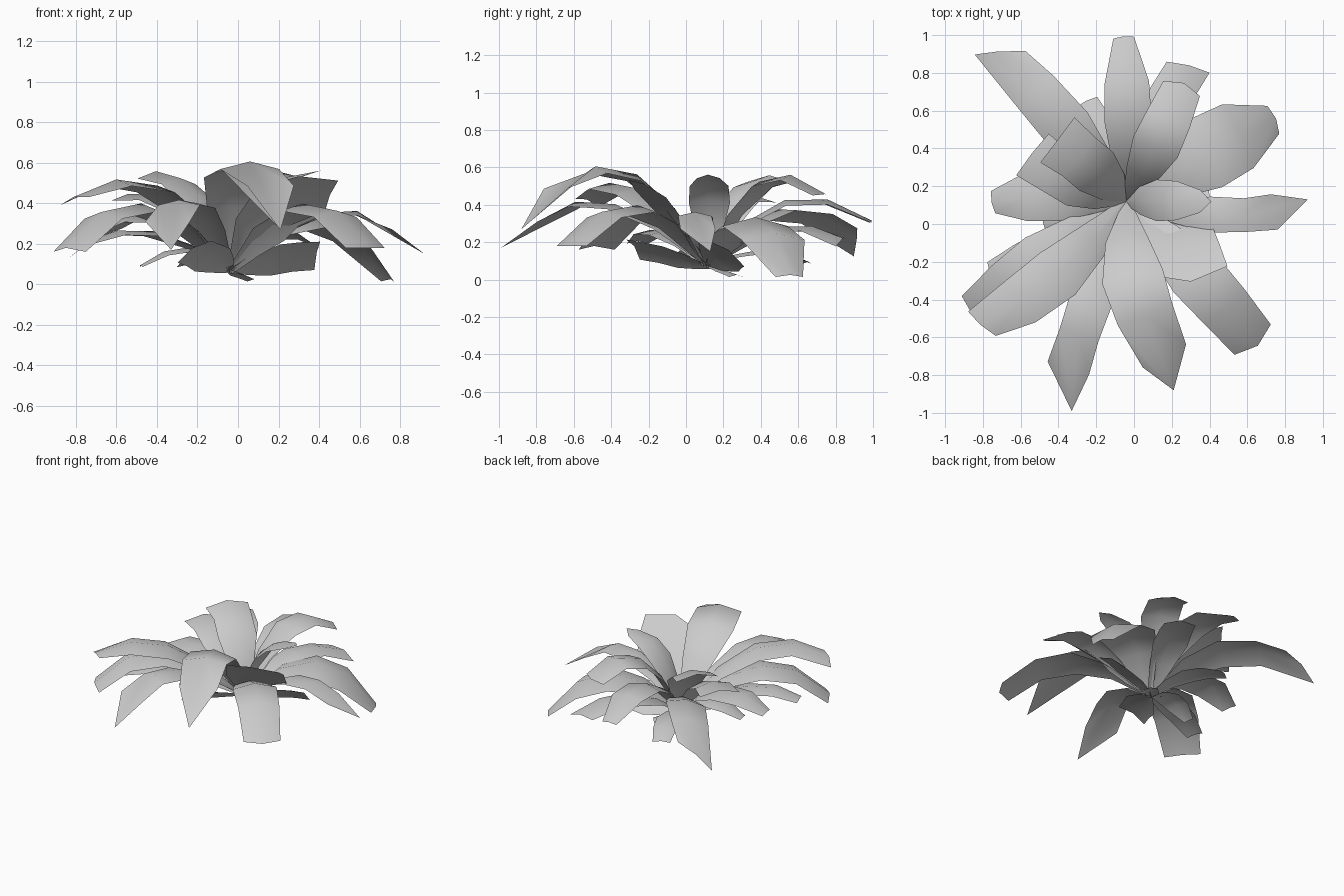
import bpy
from mathutils import Vector

if "Cube" in bpy.data.objects:
    bpy.data.objects.remove(bpy.data.objects["Cube"])

leaf_mat = bpy.data.materials.new("pale grey leaf")
leaf_mat.diffuse_color = (0.6, 0.6, 0.6, 1)
leaf_mat.use_nodes = True
leaf_mat.node_tree.nodes["Principled BSDF"].inputs["Base Color"].default_value = leaf_mat.diffuse_color
ROOT = Vector((-0.04, 0.12, 0.07))


def leaf(name, mid, tip, w, tw, point=0.0, bank=0.0, skew=0.0, apex=None, arch=0.12):
    """Arched leaf through ROOT, mid and tip. w / tw: full widths at the middle / tip.
    point: how far the tip centre sticks out; bank: rise of left side per unit width;
    skew: how much further the left tip corner reaches; apex: explicit pointed end."""
    m, b = Vector(mid), Vector(tip)
    c = 2 * m - (ROOT + b) / 2
    prof = [0.04, 0.68 * w, w, 0.47 * w + 0.47 * max(w, tw), tw]
    verts, faces = [], []
    for i, wd in enumerate(prof):
        t = i / 4
        p = ROOT * (1 - t) ** 2 + c * 2 * t * (1 - t) + b * t * t
        d = ((c - ROOT) * (1 - t) + (b - c) * t).normalized()
        flat = Vector((d.x, d.y, 0))
        if i < 2:
            flat = Vector((m.x + b.x - 2 * ROOT.x, m.y + b.y - 2 * ROOT.y, 0))
        flat.normalize()
        side = Vector((-flat.y, flat.x, bank)) * wd / 2
        up = d.cross(side).normalized() * wd * arch
        if up.z < 0:
            up = -up
        last = i == 4
        slant = d * skew / 2 if last else Vector()
        ext = d * point if last else Vector()
        centre = Vector(apex) if last and apex else p + up / 2 + ext
        verts += [p + side - up / 2 + slant, centre, p - side - up / 2 - slant]
    for i in range(4):
        for j in range(2):
            a = i * 3 + j
            faces.append((a + 1, a + 4, a + 3, a))
    for v in verts:
        v.z = max(v.z, 0.0)
    me = bpy.data.meshes.new(name)
    me.from_pydata(verts, [], faces)
    for f in me.polygons:
        f.use_smooth = True
    me.materials.append(leaf_mat)
    bpy.context.collection.objects.link(bpy.data.objects.new(name, me))


# back leaves
leaf("back_left_long_leaf", (-0.35, 0.50, 0.36), (-0.715, 0.91, 0.21), 0.27, 0.21, bank=-0.2, skew=0.2)
leaf("back_long_leaf", (-0.03, 0.53, 0.41), (-0.055, 0.99, 0.31), 0.25, 0.11)
leaf("back_right_low_leaf", (0.10, 0.50, 0.27), (0.29, 0.835, 0.21), 0.24, 0.22, skew=-0.09)
leaf("back_right_high_leaf", (0.11, 0.40, 0.51), (0.255, 0.725, 0.46), 0.26, 0.21, 0.02)
leaf("back_low_leaf", (-0.14, 0.40, 0.15), (-0.25, 0.65, 0.09), 0.17, 0.12)

# right leaves
leaf("right_wide_leaf", (0.37, 0.37, 0.31), (0.745, 0.555, 0.02), 0.40, 0.16)
leaf("right_long_leaf", (0.40, 0.05, 0.34), (0.75, 0.065, 0.28), 0.19, 0.19, apex=(0.92, 0.13, 0.15))
leaf("right_high_leaf", (0.11, 0.125, 0.42), (0.35, 0.12, 0.55), 0.22, 0.12, 0.06)
leaf("right_low_leaf", (0.18, 0.18, 0.13), (0.39, 0.22, 0.15), 0.22, 0.20, bank=-0.7)

# front leaves
leaf("front_right_high_leaf", (0.16, -0.12, 0.36), (0.455, -0.115, 0.43), 0.31, 0.215, bank=-0.85)
leaf("front_right_long_leaf", (0.32, -0.26, 0.38), (0.635, -0.62, 0.19), 0.30, 0.25, 0.03)
leaf("front_high_leaf", (-0.01, -0.27, 0.545), (0.165, -0.705, 0.50), 0.33, 0.26, apex=(0.21, -0.88, 0.27))
leaf("front_left_leaf", (-0.22, -0.38, 0.39), (-0.35, -0.77, 0.32), 0.23, 0.23, apex=(-0.33, -0.99, 0.17))
leaf("front_low_leaf", (-0.13, -0.08, 0.13), (-0.22, -0.28, 0.17), 0.19, 0.18, bank=0.6)

# left leaves
leaf("left_front_low_leaf", (-0.48, -0.20, 0.38), (-0.84, -0.485, 0.17), 0.32, 0.25)
leaf("left_front_high_leaf", (-0.40, -0.26, 0.47), (-0.81, -0.53, 0.42), 0.29, 0.18, skew=-0.085)
leaf("left_hidden_leaf", (-0.42, -0.11, 0.25), (-0.76, -0.26, 0.20), 0.20, 0.12)
leaf("left_leaf", (-0.40, 0.15, 0.32), (-0.75, 0.115, 0.24), 0.27, 0.12)
leaf("left_back_leaf", (-0.29, 0.21, 0.37), (-0.54, 0.37, 0.43), 0.26, 0.28)
leaf("back_left_high_leaf", (-0.19, 0.27, 0.42), (-0.405, 0.445, 0.54), 0.27, 0.30)
leaf("left_short_low_leaf", (-0.25, 0.06, 0.17), (-0.48, 0.01, 0.09), 0.18, 0.08)
leaf("tiny_low_leaf", (0.0, 0.19, 0.05), (0.08, 0.27, 0.02), 0.10, 0.10)
